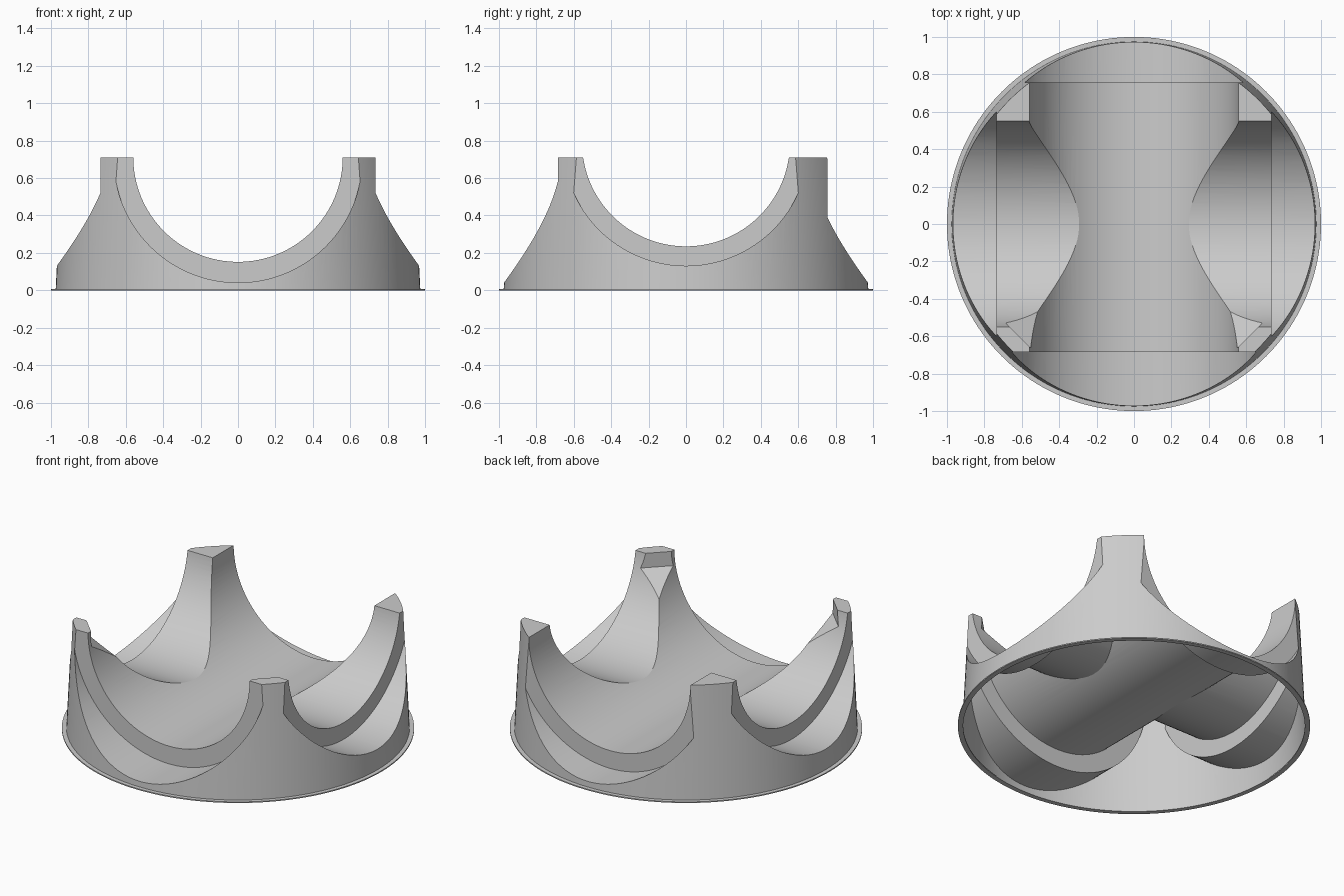
import bpy, bmesh, math
from mathutils import Matrix

if "Cube" in bpy.data.objects:
    bpy.data.objects.remove(bpy.data.objects["Cube"])

TOP = 0.71
cutters = []


def add_object(name, bm):
    bmesh.ops.recalc_face_normals(bm, faces=bm.faces)
    mesh = bpy.data.meshes.new(name)
    bm.to_mesh(mesh)
    bm.free()
    ob = bpy.data.objects.new(name, mesh)
    bpy.context.collection.objects.link(ob)
    return ob


def cylinder(name, r1, r2, depth, matrix, segments=128):
    bm = bmesh.new()
    bmesh.ops.create_cone(bm, cap_ends=True, segments=segments,
                          radius1=r1, radius2=r2, depth=depth, matrix=matrix)
    return add_object(name, bm)


def saddle_cutter(axis, lo, hi, radius, z):
    # horizontal cylinder running from lo to hi along x or y
    mid = (lo + hi) / 2
    if axis == 'X':
        m = Matrix.Translation((mid, 0, z)) @ Matrix.Rotation(math.pi / 2, 4, 'Y')
    else:
        m = Matrix.Translation((0, mid, z)) @ Matrix.Rotation(math.pi / 2, 4, 'X')
    cutters.append(cylinder("saddle_cutter", radius, radius, hi - lo, m))


def chamfer_cutter(side):
    # trims the inner corner of a front post: profile of (x+y distance, z)
    bm = bmesh.new()
    profile = [(0.90, 0.9), (1.215, 0.9), (1.215, 0.62), (0.98, 0.49), (0.90, 0.45)]
    verts = []
    for t in (-0.15, 0.15):
        verts.append([bm.verts.new((side * (s / 2 + 0.04 + t), -(s / 2 - 0.04 - t), z))
                      for s, z in profile])
    n = len(profile)
    for i in range(n):
        j = (i + 1) % n
        bm.faces.new((verts[0][i], verts[0][j], verts[1][j], verts[1][i]))
    bm.faces.new(verts[0])
    bm.faces.new(verts[1])
    cutters.append(add_object("chamfer_cutter", bm))


# tapered round body
body = cylinder("saddle_base", 0.975, 0.94, TOP,
                Matrix.Translation((0, 0, TOP / 2)), 160)

# two crossing saddles
saddle_cutter('Y', -1.3, 1.3, 0.56, 0.712)
saddle_cutter('X', -1.3, 1.3, 0.556, 0.791)

# wider stepped recesses at the four sides
saddle_cutter('Y', -1.3, -0.685, 0.664, 0.705)
saddle_cutter('Y', 0.757, 1.3, 0.664, 0.705)
saddle_cutter('X', -1.3, -0.735, 0.657, 0.788)
saddle_cutter('X', 0.735, 1.3, 0.657, 0.788)

# inner corner trims on the front posts
for side in (-1, 1):
    chamfer_cutter(side)

for c in cutters:
    c.hide_render = True
    mod = body.modifiers.new("cut", 'BOOLEAN')
    mod.operation = 'DIFFERENCE'
    mod.solver = 'EXACT'
    mod.object = c

deps = bpy.context.evaluated_depsgraph_get()
result = bpy.data.meshes.new_from_object(body.evaluated_get(deps))
body.modifiers.clear()
body.data = result
for c in cutters:
    bpy.data.objects.remove(c)

# open the underside so the base is a hollow shell
bm = bmesh.new()
bm.from_mesh(body.data)
floor = [f for f in bm.faces if all(abs(v.co.z) < 1e-4 for v in f.verts)]
bmesh.ops.delete(bm, geom=floor, context='FACES')
bm.to_mesh(body.data)
bm.free()

# thin foot flange
bm = bmesh.new()
N = 160
rings = []
for r, z in [(0.97, 0), (1.0, 0), (1.0, 0.007), (0.97, 0.007)]:
    rings.append([bm.verts.new((r * math.cos(2 * math.pi * i / N),
                                r * math.sin(2 * math.pi * i / N), z)) for i in range(N)])
for a in range(4):
    p, q = rings[a], rings[(a + 1) % 4]
    for i in range(N):
        j = (i + 1) % N
        bm.faces.new((p[i], p[j], q[j], q[i]))
flange = add_object("foot_flange", bm)

# smooth shading with sharp edges
for ob in (body, flange):
    bpy.ops.object.select_all(action='DESELECT')
    ob.select_set(True)
    bpy.context.view_layer.objects.active = ob
    bpy.ops.object.shade_smooth_by_angle(angle=math.radians(25))
